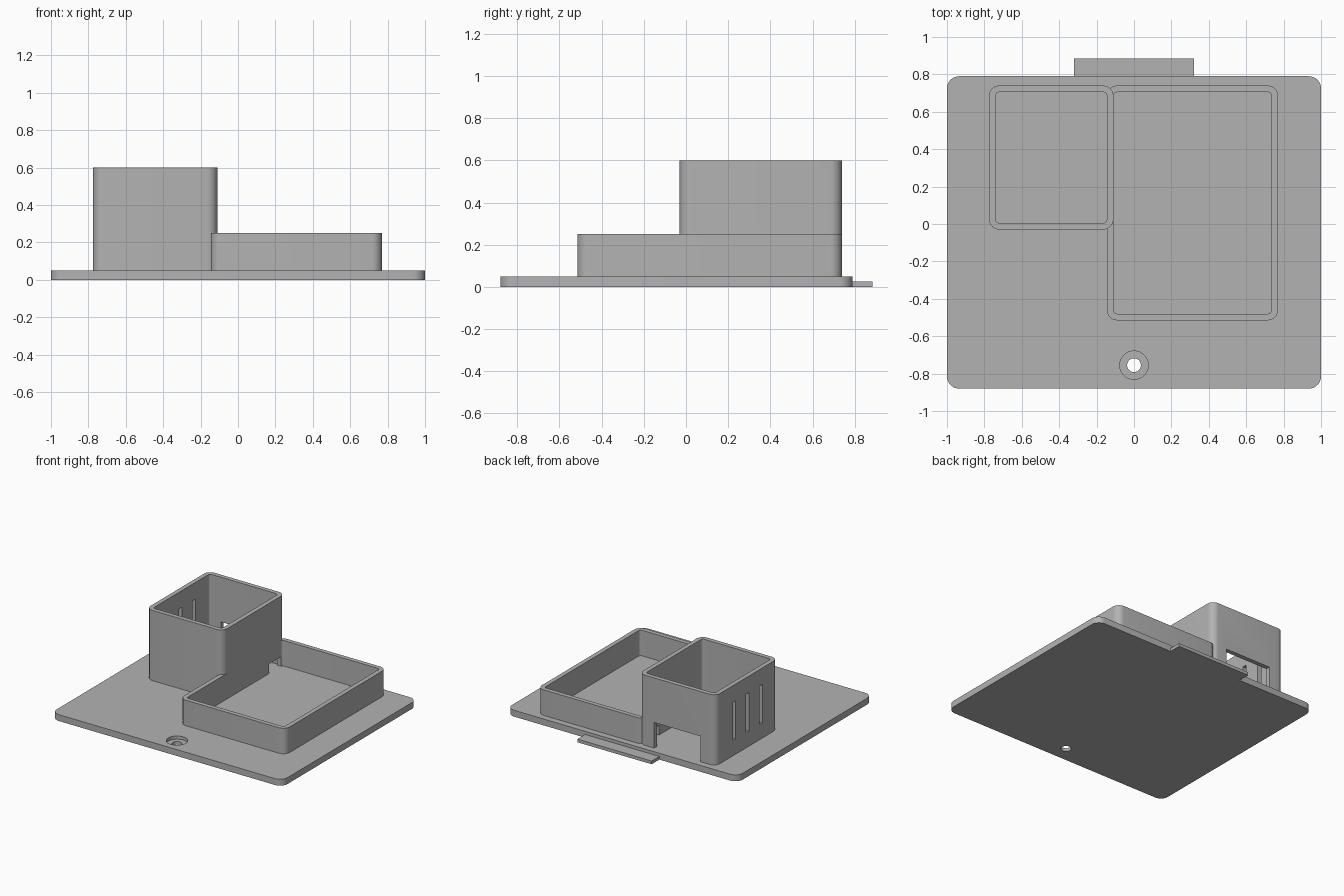
import bpy, bmesh, math

cube = bpy.data.objects.get("Cube")
if cube:
    bpy.data.objects.remove(cube, do_unlink=True)

grey = bpy.data.materials.new("plain grey")
grey.use_nodes = True
GREY = (0.45, 0.45, 0.45, 1)
grey.diffuse_color = GREY
grey.node_tree.nodes["Principled BSDF"].inputs["Base Color"].default_value = GREY

SEG = 8
BASE_TOP, WALL = 0.05, 0.035


def rounded(x0, x1, y0, y1, r):
    """Outline of a rectangle with rounded corners, counter-clockwise."""
    centres = [(x1 - r, y1 - r), (x0 + r, y1 - r), (x0 + r, y0 + r), (x1 - r, y0 + r)]
    pts = []
    for q, (cx, cy) in enumerate(centres):
        for i in range(SEG + 1):
            a = math.pi / 2 * (q + i / SEG)
            pts.append((cx + r * math.cos(a), cy + r * math.sin(a)))
    return pts


def finish(name, bm):
    bmesh.ops.recalc_face_normals(bm, faces=bm.faces)
    mesh = bpy.data.meshes.new(name)
    bm.to_mesh(mesh)
    bm.free()
    mesh.materials.append(grey)
    ob = bpy.data.objects.new(name, mesh)
    bpy.context.collection.objects.link(ob)
    return ob


def prism(name, outline, z0, z1):
    bm = bmesh.new()
    low = [bm.verts.new((x, y, z0)) for x, y in outline]
    face = bm.faces.new(low)
    top = bmesh.ops.extrude_face_region(bm, geom=[face])["geom"]
    verts = [g for g in top if isinstance(g, bmesh.types.BMVert)]
    bmesh.ops.translate(bm, verts=verts, vec=(0, 0, z1 - z0))
    return finish(name, bm)


def block(name, x0, x1, y0, y1, z0, z1):
    return prism(name, [(x0, y0), (x1, y0), (x1, y1), (x0, y1)], z0, z1)


def disc(name, x, y, r, z0, z1):
    ring = [math.tau * i / 48 for i in range(48)]
    return prism(name, [(x + r * math.cos(a), y + r * math.sin(a)) for a in ring], z0, z1)


def walls(name, x0, x1, y0, y1, z1):
    """Open rounded frame of constant wall thickness, standing on the plate."""
    outer = rounded(x0, x1, y0, y1, 0.055)
    inner = rounded(x0 + WALL, x1 - WALL, y0 + WALL, y1 - WALL, 0.02)
    bm = bmesh.new()
    loops = [[bm.verts.new((x, y, z)) for x, y in pts]
             for pts, z in ((outer, BASE_TOP), (outer, z1), (inner, z1), (inner, BASE_TOP))]
    n = len(outer)
    for k in range(4):
        a, b = loops[k], loops[(k + 1) % 4]
        for i in range(n):
            j = (i + 1) % n
            bm.faces.new((a[i], a[j], b[j], b[i]))
    return finish(name, bm)


def cut(ob, cutters):
    """Subtract the cutters and bake the result into the mesh."""
    for c in cutters:
        c.hide_render = True
        mod = ob.modifiers.new("cut", 'BOOLEAN')
        mod.operation, mod.solver, mod.object = 'DIFFERENCE', 'EXACT', c
    deps = bpy.context.evaluated_depsgraph_get()
    mesh = bpy.data.meshes.new_from_object(ob.evaluated_get(deps))
    ob.modifiers.clear()
    ob.data = mesh
    for c in cutters:
        bpy.data.objects.remove(c, do_unlink=True)


# Base plate with a counterbored screw hole
plate = prism("base_plate", rounded(-1, 1, -0.88, 0.79, 0.065), 0, BASE_TOP)
cut(plate, [disc("screw_hole", 0, -0.755, 0.037, -0.1, 0.2),
            disc("screw_recess", 0, -0.755, 0.076, 0.025, 0.2)])

# Thin locating tab at the back
tab = block("back_tab", -0.322, 0.322, 0.78, 0.885, 0, 0.025)


def cable_notch():
    return block("cable_notch", -0.2, -0.07, 0.54, 0.69, 0.03, 0.125)


# Tall compartment: back doorway, three vent slots, cable notch
tall = walls("tall_compartment", -0.775, -0.11, -0.03, 0.74, 0.6)
cutters = [block("doorway", -0.6425, -0.2425, 0.65, 0.8, 0.03, 0.25), cable_notch()]
for i in (-1, 0, 1):
    y = 0.345 + i * 0.165
    cutters.append(block("vent_slot", -0.82, -0.7, y - 0.018, y + 0.018, 0.17, 0.47))
cut(tall, cutters)

# Low compartment sharing the middle wall
low = walls("low_compartment", -0.145, 0.77, -0.515, 0.74, 0.25)
cut(low, [cable_notch()])

# Smooth the rounded corners, keep edges sharp
bpy.ops.object.select_all(action='DESELECT')
for ob in (plate, tab, tall, low):
    ob.select_set(True)
bpy.context.view_layer.objects.active = plate
bpy.ops.object.shade_smooth_by_angle(angle=math.radians(30))
